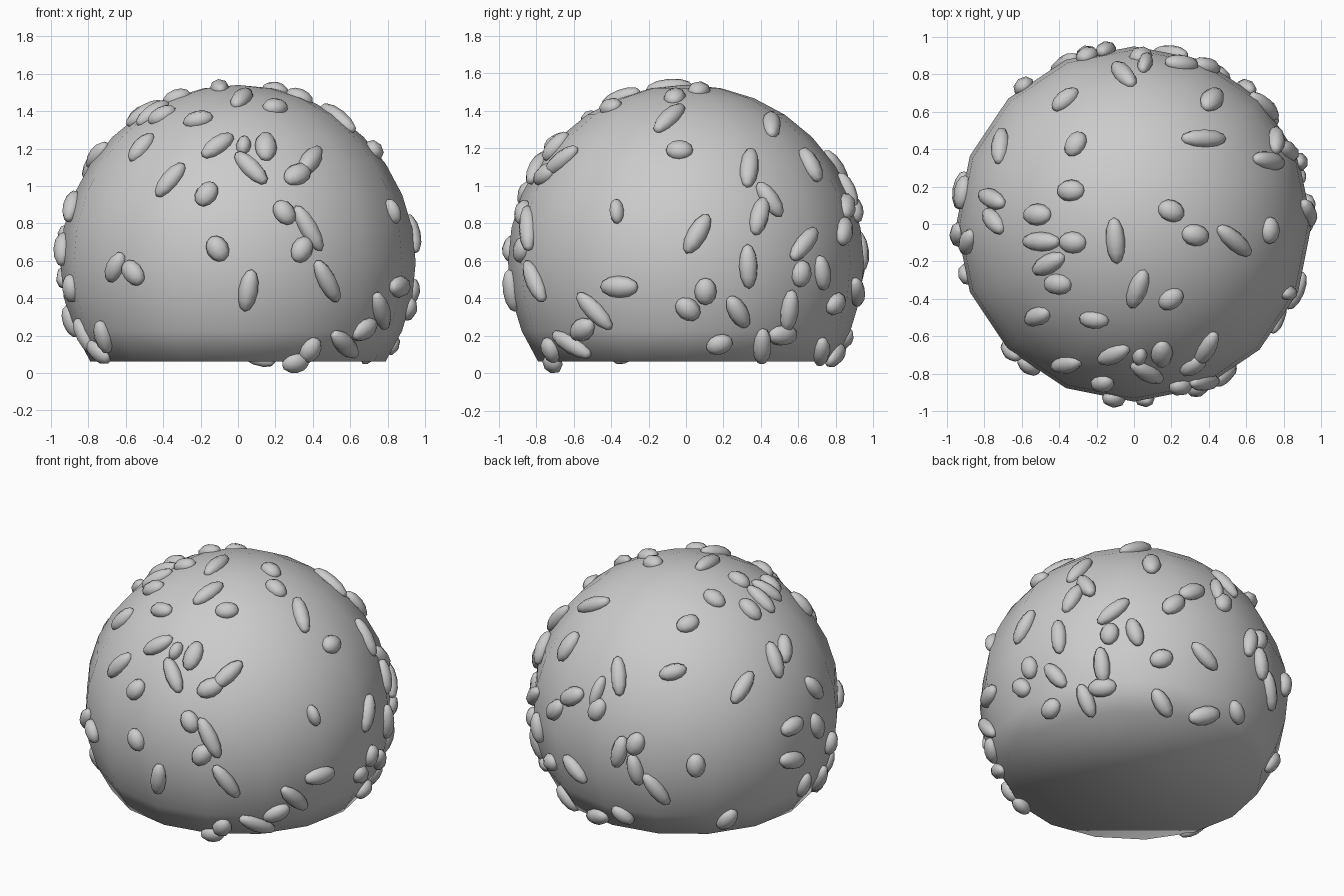
import bpy, bmesh, math
from mathutils import Vector, Matrix

R, CZ = 0.95, 0.59          # dome radius and centre height


def finish(bm, name):
    bmesh.ops.recalc_face_normals(bm, faces=bm.faces)
    me = bpy.data.meshes.new(name)
    bm.to_mesh(me)
    bm.free()
    for p in me.polygons:
        p.use_smooth = True
    ob = bpy.data.objects.new(name, me)
    bpy.context.collection.objects.link(ob)
    return ob


# Dome: 16-sided sphere with the underside cut flat
bm = bmesh.new()
bmesh.ops.create_uvsphere(bm, u_segments=16, v_segments=16, radius=R)
bmesh.ops.translate(bm, verts=bm.verts, vec=(0, 0, CZ))
bmesh.ops.delete(bm, geom=[v for v in bm.verts if v.co.z < 0.05], context='VERTS')
bmesh.ops.holes_fill(bm, edges=[e for e in bm.edges if e.is_boundary], sides=0)
finish(bm, "dome")

seeds = bmesh.new()


def seed(u, v, angle, length, width, az, el):
    """One seed on the dome, placed where a view direction sees it at (u, v)."""
    az, el = math.radians(az), math.radians(el)
    right = Vector((-math.sin(az), math.cos(az), 0))
    view = Vector((math.cos(az) * math.cos(el), math.sin(az) * math.cos(el), math.sin(el)))
    up = view.cross(right)
    w = math.sqrt(max(R * R - u * u - v * v, 0.0))
    n = (right * u + up * v + view * w).normalized()
    a = math.radians(angle)
    d = right * math.cos(a) + up * math.sin(a)
    t = d - view * (d.dot(n) / max(view.dot(n), 0.25))
    stretch = min(t.length, 1.5)
    t = (t - n * t.dot(n)).normalized()
    b = n.cross(t)
    length = min(length * stretch, max(length, 0.27))
    rot = Matrix((b, n, t)).transposed().to_4x4()
    m = (Matrix.Translation(n * R * 0.993 + Vector((0, 0, CZ))) @ rot
         @ Matrix.Diagonal((width / 2, 0.048, length / 2, 1)))
    bmesh.ops.create_uvsphere(seeds, u_segments=8, v_segments=6, radius=1, matrix=m)


def scatter(az, el, v0, long_seeds, round_seeds):
    """Long seeds: u, v, angle, length.  Round seeds: u, v, angle."""
    for u, v, a, l in long_seeds:
        seed(u, v - v0, a, l, 0.105 if l > 0.14 else 0.08, az, el)
    for u, v, a in round_seeds:
        seed(u, v - v0, a, 0.145, 0.12, az, el)


# Front seeds
scatter(-90, 0, CZ,
        [(-.52, 1.21, 50, .19), (-.365, 1.035, 50, .23), (-.11, 1.22, 35, .20),
         (.03, 1.22, 80, .09), (.07, 1.10, -45, .23), (.39, 1.14, 55, .17),
         (.38, .775, -60, .28), (.48, .49, -62, .25), (.055, .44, 80, .23),
         (-.66, .565, 65, .17), (-.725, .19, -75, .18), (.575, .15, -45, .20),
         (.77, .33, -75, .20), (.83, .865, -70, .14)],
        [(-.17, .96, 55), (-.11, .665, -60), (.15, 1.215, 90), (.32, 1.065, 30),
         (.25, .86, -55), (.345, .66, 60), (-.565, .535, -50), (-.75, .11, -40),
         (.39, .12, 60), (.31, .05, 10), (.68, .23, 30), (.87, .46, 0)])

# Right side seeds
scatter(0, 0, CZ,
        [(.34, 1.1, 83, .21), (.45, .93, -55, .22), (.395, .84, 75, .21),
         (.06, .745, 60, .24), (.335, .57, -88, .24), (.635, .69, 52, .21),
         (.73, .535, -82, .19), (.555, .33, 82, .23), (.41, .14, 88, .19),
         (.28, .325, -60, .19)],
        [(-.035, 1.195, 0), (.62, .53, 80), (.52, .2, 0), (.105, .435, 90),
         (.01, .34, -40), (.18, .15, 20)])

# Top seeds
scatter(-90, 90, 0,
        [(-.055, .805, -50, .17), (.06, .865, 70, .14), (-.37, .67, 40, .17),
         (-.72, .42, 85, .19), (.375, .46, 0, .24), (-.5, -.095, 0, .20),
         (-.46, -.215, 28, .19), (-.1, -.09, -86, .25), (.02, -.35, 70, .22),
         (-.215, -.515, -5, .16), (.54, -.09, -40, .24), (-.765, .135, -25, .16),
         (-.755, .015, -50, .15)],
        [(.42, .67, 50), (-.315, .43, 60), (-.34, .18, 0), (-.52, .05, 0),
         (-.33, -.1, 0), (-.41, -.325, 0), (.2, -.405, 35), (.2, .07, -20),
         (.33, -.06, -10)])

# Back and left seeds, as seen from the back left above
scatter(123.5, 25, 0,
        [(-.39, -.31, 75, .20), (-.29, -.42, -75, .20), (-.67, -.42, -50, .22),
         (-.16, -.54, -50, .24), (-.72, -.60, -50, .20), (-.37, -.70, -35, .16),
         (.74, -.5, 70, .15), (.83, -.46, 75, .16), (.80, .10, -50, .15)],
        [(-.53, -.05, 60), (-.69, .03, 20), (-.29, -.26, 65), (.086, -.39, 90),
         (.276, -.72, 50), (-.53, -.71, 0), (.675, -.14, 30), (.675, -.35, 0),
         (.82, -.135, -70), (.90, -.24, 80)])

# Back right seeds, as seen from below
scatter(50, -27, 0, [], [(.245, .56, 40), (.17, .215, 20)])

finish(seeds, "seeds")
